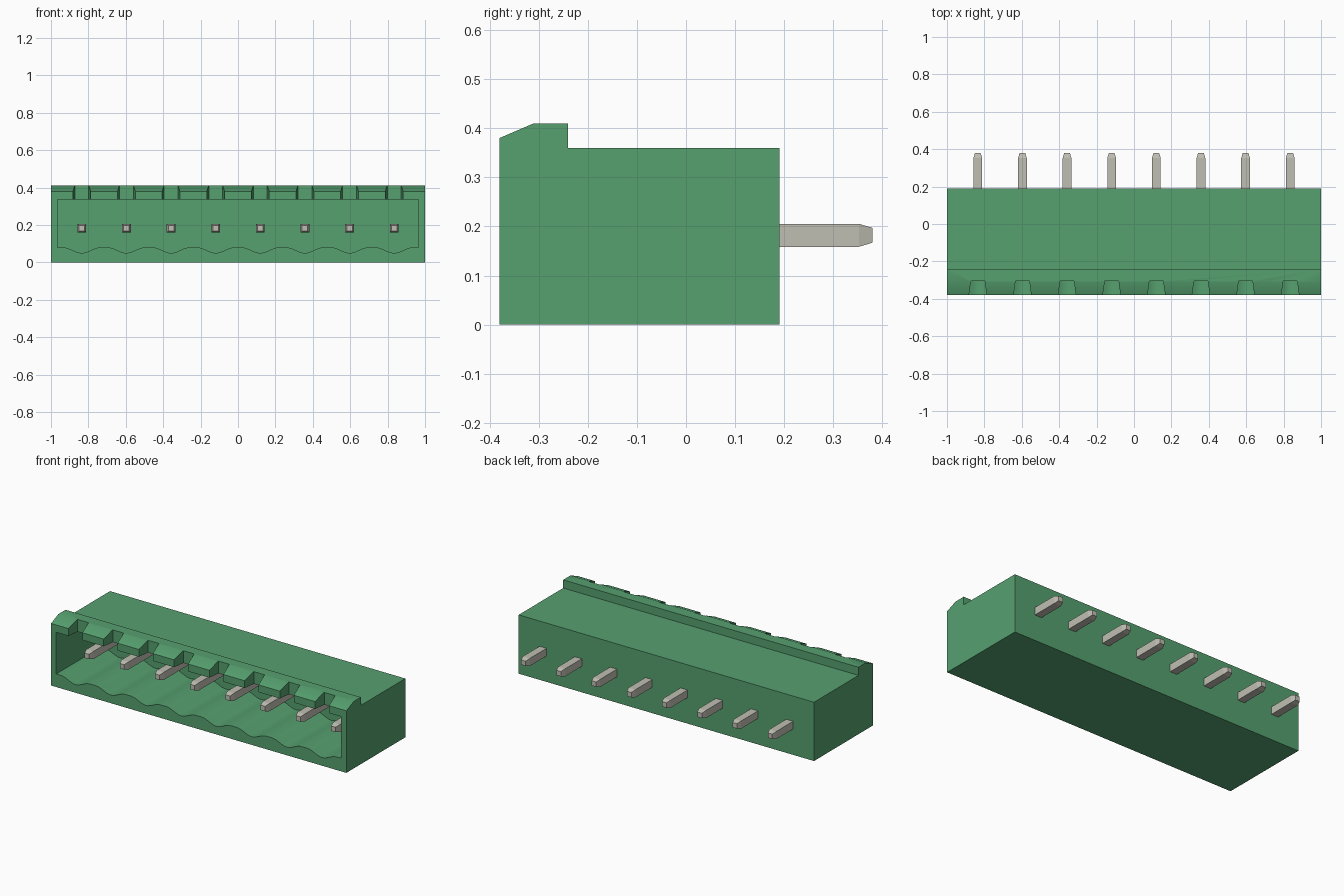
import bpy, bmesh, math
from mathutils import Matrix

if "Cube" in bpy.data.objects:
    bpy.data.objects.remove(bpy.data.objects["Cube"], do_unlink=True)

PINS = 8
PITCH = 0.2386
PIN_X = [(i - (PINS - 1) / 2) * PITCH for i in range(PINS)]


def material(name, rgb):
    m = bpy.data.materials.new(name)
    m.use_nodes = True
    m.diffuse_color = (*rgb, 1)
    m.node_tree.nodes["Principled BSDF"].inputs["Base Color"].default_value = (*rgb, 1)
    return m


green = material("green plastic", (0.093, 0.352, 0.159))
metal = material("tinned metal", (0.53, 0.52, 0.45))


def loft(name, rings, mat):
    """Closed solid through a list of matching vertex rings."""
    bm = bmesh.new()
    loops = [[bm.verts.new(p) for p in ring] for ring in rings]
    n = len(loops[0])
    for a, b in zip(loops, loops[1:]):
        for i in range(n):
            j = (i + 1) % n
            bm.faces.new((a[i], a[j], b[j], b[i]))
    bm.faces.new(loops[0])
    bm.faces.new(loops[-1])
    bmesh.ops.recalc_face_normals(bm, faces=bm.faces)
    mesh = bpy.data.meshes.new(name)
    bm.to_mesh(mesh)
    bm.free()
    mesh.materials.append(mat)
    obj = bpy.data.objects.new(name, mesh)
    bpy.context.collection.objects.link(obj)
    return obj


def cut(target, cutter):
    bpy.context.view_layer.objects.active = target
    mod = target.modifiers.new("cut", "BOOLEAN")
    mod.operation = "DIFFERENCE"
    mod.solver = "EXACT"
    mod.object = cutter
    bpy.ops.object.modifier_apply(modifier=mod.name)
    bpy.data.objects.remove(cutter, do_unlink=True)


# Housing: side profile with the raised, bevelled front lip
profile = [(-0.38, 0), (0.19, 0), (0.19, 0.36), (-0.24, 0.36),
           (-0.24, 0.41), (-0.31, 0.41), (-0.38, 0.38)]
housing = loft("housing", [[(x, y, z) for y, z in profile] for x in (-1, 1)], green)

# Socket cavity with a rounded dip in the floor under every pin
STEPS = 14
HALF = 0.1
outline = [(0.965, 0.335), (-0.965, 0.335), (-0.965, 0.08)]
for px in PIN_X:
    for s in range(STEPS + 1):
        t = 2 * s / STEPS - 1
        outline.append((px + HALF * t, 0.08 - 0.015 * (1 + math.cos(math.pi * t))))
outline.append((0.965, 0.08))
cut(housing, loft("cavity_cutter", [[(x, y, z) for x, z in outline] for y in (-0.45, 0.05)], green))

# Tapered keying notches through the front lip
for px in PIN_X:
    plan = [(px - 0.05, -0.4), (px + 0.05, -0.4), (px + 0.037, -0.305), (px - 0.037, -0.305)]
    cut(housing, loft("notch_cutter", [[(x, y, z) for x, y in plan] for z in (0.3, 0.5)], green))

bpy.ops.object.select_all(action="DESELECT")
housing.select_set(True)
bpy.context.view_layer.objects.active = housing
bpy.ops.object.shade_smooth_by_angle(angle=math.radians(25))

# Square contact pins with tapered ends
for i, px in enumerate(PIN_X):
    stations = [(-0.27, 0.015), (-0.24, 0.0235), (0.352, 0.0235), (0.38, 0.015)]
    rings = [[(px + a * r, y, 0.182 + b * r) for a, b in ((-1, -1), (1, -1), (1, 1), (-1, 1))]
             for y, r in stations]
    loft(f"contact_pin_{i + 1}", rings, metal)
